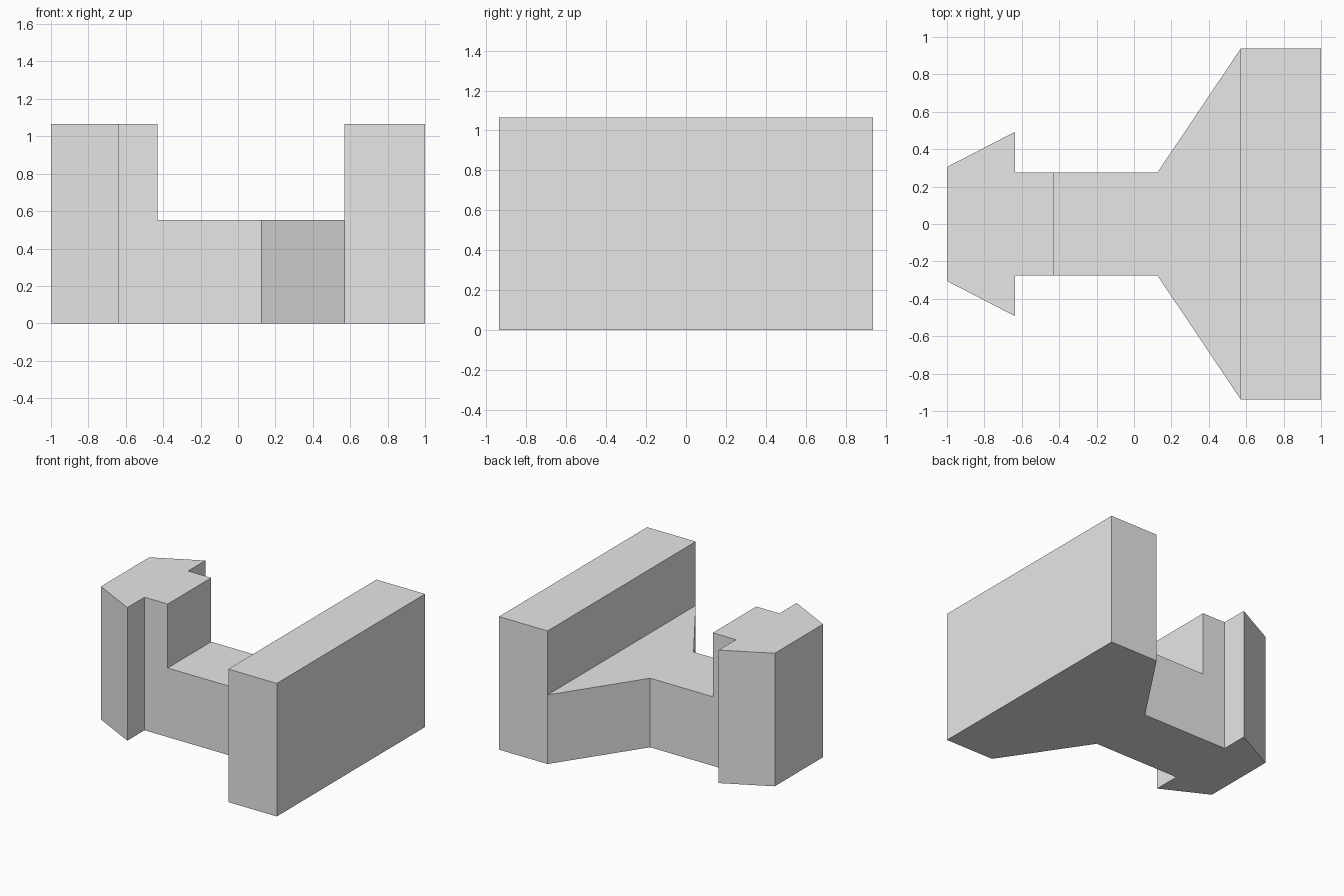
import bpy
import bmesh

default_cube = bpy.data.objects.get("Cube")
if default_cube:
    bpy.data.objects.remove(default_cube, do_unlink=True)

WEB_HEIGHT = 0.553
FULL_HEIGHT = 1.065

# Half outlines of the three floor sections, from -x to +x as (x, half width)
HEAD = [(-1, 0.305), (-0.635, 0.493), (-0.635, 0.275), (-0.43, 0.275)]
WEB = [(-0.43, 0.275), (0.125, 0.275), (0.57, 0.937)]
BLOCK = [(0.57, 0.937), (1, 0.937)]


def grey_material():
    mat = bpy.data.materials.new("plain grey")
    colour = (0.8, 0.8, 0.8, 1)
    mat.use_nodes = True
    mat.diffuse_color = colour
    for node in mat.node_tree.nodes:
        if node.type == "BSDF_PRINCIPLED":
            node.inputs["Base Color"].default_value = colour
    return mat


def floor_face(bm, half):
    """Mirror a half outline across y and fill it."""
    outline = [(x, -w) for x, w in half] + [(x, w) for x, w in reversed(half)]
    return bm.faces.new([bm.verts.new((x, y, 0)) for x, y in outline])


def raise_faces(bm, faces, height):
    """Extrude faces upward and return the new top faces."""
    result = bmesh.ops.extrude_face_region(bm, geom=faces)["geom"]
    verts = [g for g in result if isinstance(g, bmesh.types.BMVert)]
    bmesh.ops.translate(bm, verts=verts, vec=(0, 0, height))
    return [g for g in result if isinstance(g, bmesh.types.BMFace)]


bm = bmesh.new()
for section in (HEAD, WEB, BLOCK):
    floor_face(bm, section)
bmesh.ops.remove_doubles(bm, verts=bm.verts[:], dist=0.001)

# Whole base first; keep its underside closed
floor = bm.faces[:]
tops = raise_faces(bm, floor, WEB_HEIGHT)
if not any(f.is_valid and all(v.co.z < 0.001 for v in f.verts) for f in bm.faces):
    for section in (HEAD, WEB, BLOCK):
        floor_face(bm, section)
    bmesh.ops.remove_doubles(bm, verts=bm.verts[:], dist=0.001)

# Arrow-shaped head and wide block rise above the web
for top in tops:
    x = top.calc_center_bounds().x
    if x < WEB[0][0] or x > WEB[-1][0]:
        raise_faces(bm, [top], FULL_HEIGHT - WEB_HEIGHT)
        if top.is_valid:
            bm.faces.remove(top)

# Merge the flat side walls and the underside into clean faces
bmesh.ops.recalc_face_normals(bm, faces=bm.faces[:])
bmesh.ops.dissolve_limit(bm, angle_limit=0.01, verts=bm.verts[:], edges=bm.edges[:])
bmesh.ops.recalc_face_normals(bm, faces=bm.faces[:])

mesh = bpy.data.meshes.new("keyed_bracket")
bm.to_mesh(mesh)
bm.free()
mesh.materials.append(grey_material())
bracket = bpy.data.objects.new("keyed_bracket", mesh)
bpy.context.collection.objects.link(bracket)
